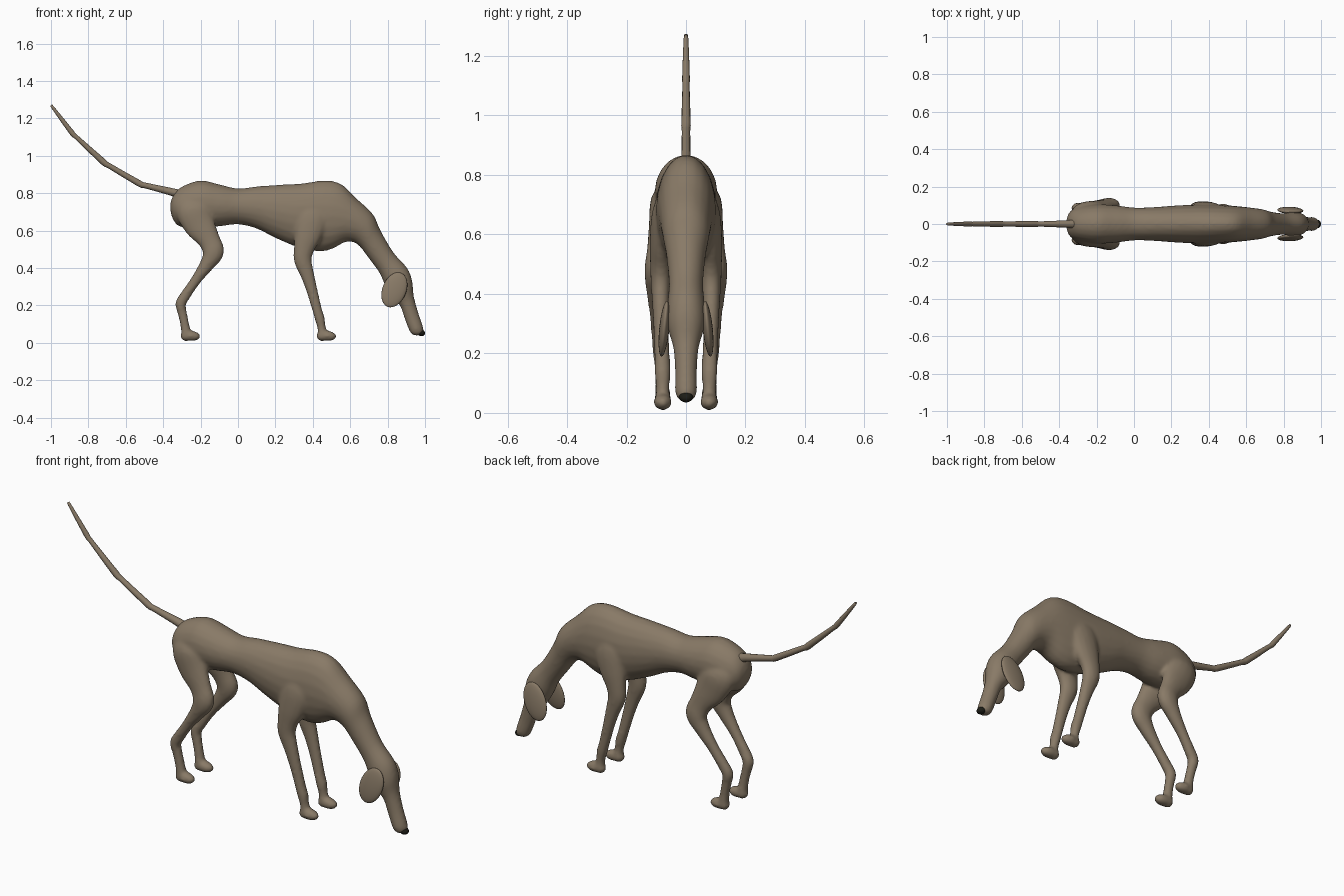
import bpy, bmesh, math
from mathutils import Vector

if "Cube" in bpy.data.objects:
    bpy.data.objects.remove(bpy.data.objects["Cube"])


def material(name, rgb):
    m = bpy.data.materials.new(name)
    m.diffuse_color = (*rgb, 1)
    m.use_nodes = True
    m.node_tree.nodes["Principled BSDF"].inputs["Base Color"].default_value = m.diffuse_color
    return m


COAT = material("brown coat", (0.25, 0.195, 0.135))
BLACK = material("black nose", (0.012, 0.012, 0.008))


def spline(keys, steps):
    """Catmull-Rom interpolation through tuples of any length."""
    out = []
    for i in range(len(keys) - 1):
        p = [keys[max(0, i - 1)], keys[i], keys[i + 1], keys[min(len(keys) - 1, i + 2)]]
        for s in range(steps):
            t = s / steps
            out.append([0.5 * (2 * b + (c - a) * t + (2 * a - 5 * b + 4 * c - d) * t * t
                               + (3 * b - a - 3 * c + d) * t ** 3) for a, b, c, d in zip(*p)])
    return out + [list(keys[-1])]


def loft(bm, rings, sides=20):
    """rings: (centre, in-plane half axis, half width along y)."""
    loops = []
    for c, up, w in rings:
        loops.append([bm.verts.new(c + up * math.cos(a) + Vector((0, w * math.sin(a), 0)))
                      for a in (2 * math.pi * k / sides for k in range(sides))])
    for a, b in zip(loops, loops[1:]):
        for k in range(sides):
            j = (k + 1) % sides
            bm.faces.new((a[k], a[j], b[j], b[k]))
    bm.faces.new(loops[0][::-1])
    bm.faces.new(loops[-1])


def trunk(bm, keys, steps=4):
    """keys: upper x, z, lower x, z, half width."""
    rings = []
    for tx, tz, bx, bz, w in spline(keys, steps):
        t, b = Vector((tx, 0, tz)), Vector((bx, 0, bz))
        rings.append(((t + b) / 2, (t - b) / 2, w))
    loft(bm, rings)


def limb(bm, keys, steps=4, sides=16):
    """keys: x, y, z, in-plane radius, side radius."""
    pts = spline(keys, steps)
    rings = []
    for i, (x, y, z, r, w) in enumerate(pts):
        a, b = pts[max(0, i - 1)], pts[min(len(pts) - 1, i + 1)]
        n = Vector((a[2] - b[2], 0, b[0] - a[0])).normalized()
        rings.append((Vector((x, y, z)), n * r, w))
    loft(bm, rings, sides)


def ball(bm, centre, size, pitch=0, roll=0):
    from mathutils import Matrix
    m = (Matrix.Translation(centre) @ Matrix.Rotation(roll, 4, 'X')
         @ Matrix.Rotation(pitch, 4, 'Y') @ Matrix.Diagonal((*size, 1)))
    bmesh.ops.create_uvsphere(bm, u_segments=24, v_segments=16, radius=1, matrix=m)


def finish(bm, name, mat):
    bmesh.ops.recalc_face_normals(bm, faces=bm.faces)
    for f in bm.faces:
        f.smooth = True
    me = bpy.data.meshes.new(name)
    bm.to_mesh(me)
    bm.free()
    me.materials.append(mat)
    ob = bpy.data.objects.new(name, me)
    bpy.context.collection.objects.link(ob)
    return ob


# Body, neck, head and muzzle, from rump to nose
bm = bmesh.new()
trunk(bm, [
    (-.362, .745, -.362, .715, .015), (-.345, .79, -.35, .665, .06),
    (-.30, .835, -.31, .62, .088), (-.20, .868, -.21, .615, .105),
    (-.10, .847, -.10, .622, .10), (0, .825, 0, .633, .088),
    (.10, .836, .10, .61, .09), (.22, .845, .20, .56, .098),
    (.34, .852, .32, .51, .104), (.46, .868, .43, .488, .102),
    (.55, .85, .50, .50, .098), (.63, .775, .58, .54, .09),
    (.72, .69, .64, .525, .08), (.76, .605, .70, .45, .066),
    (.83, .485, .755, .375, .058), (.905, .40, .785, .31, .064),
    (.932, .33, .82, .25, .062), (.94, .25, .865, .20, .044),
    (.965, .16, .89, .13, .037), (.99, .085, .918, .06, .037),
    (.992, .06, .935, .042, .03), (.985, .045, .955, .037, .015)])
for s in (-1, 1):
    # Hind leg: thigh, knee, shank, hock
    limb(bm, [(-.25, s * .05, .78, .04, .03), (-.245, s * .066, .72, .09, .052),
              (-.205, s * .08, .63, .085, .045), (-.155, s * .093, .55, .06, .038),
              (-.132, s * .10, .485, .058, .04), (-.165, s * .10, .42, .04, .035),
              (-.225, s * .096, .335, .028, .027), (-.28, s * .09, .255, .028, .026),
              (-.306, s * .086, .21, .029, .027), (-.298, s * .083, .16, .025, .024),
              (-.285, s * .08, .10, .024, .024), (-.275, s * .078, .035, .028, .028)])
    # Foreleg: shoulder, elbow, forearm, wrist
    limb(bm, [(.42, s * .05, .76, .04, .03), (.40, s * .068, .68, .09, .045),
              (.375, s * .08, .58, .075, .042), (.352, s * .084, .50, .055, .037),
              (.347, s * .085, .44, .048, .034), (.372, s * .085, .36, .037, .029),
              (.398, s * .083, .27, .030, .026), (.425, s * .08, .17, .026, .027),
              (.437, s * .079, .13, .027, .027), (.447, s * .078, .08, .023, .023),
              (.452, s * .078, .035, .028, .028)])
    # Paws
    for x in (-.253, .475):
        ball(bm, (x, s * .078, .037), (.053, .031, .028), .08)
        ball(bm, (x - .027, s * .078, .036), (.028, .028, .028))
body = finish(bm, "body", COAT)
mod = body.modifiers.new("blend", 'REMESH')
mod.mode = 'VOXEL'
mod.voxel_size = 0.009
mod.use_smooth_shade = True
mod = body.modifiers.new("soften", 'SMOOTH')
mod.factor = 0.5
mod.iterations = 8

# Tail with slight knuckles at its joints
bm = bmesh.new()
limb(bm, [(-.28, 0, .785, .026, .026), (-.36, 0, .808, .020, .020), (-.50, 0, .842, .015, .014),
          (-.53, 0, .853, .017, .016), (-.69, 0, .947, .014, .014), (-.72, 0, .967, .017, .016),
          (-.865, 0, 1.10, .012, .012), (-.888, 0, 1.123, .014, .013),
          (-.99, 0, 1.258, .008, .008), (-.996, 0, 1.266, .005, .005)], 2, 12)
finish(bm, "tail", COAT)

# Hanging ears
for s, side in ((-1, "right"), (1, "left")):
    bm = bmesh.new()
    ball(bm, (.836, s * .073, .283), (.064, .017, .098), .38, s * .10)
    finish(bm, side + "_ear", COAT)

# Nose
bm = bmesh.new()
ball(bm, (.977, 0, .054), (.024, .023, .018), .35)
finish(bm, "nose", BLACK)
